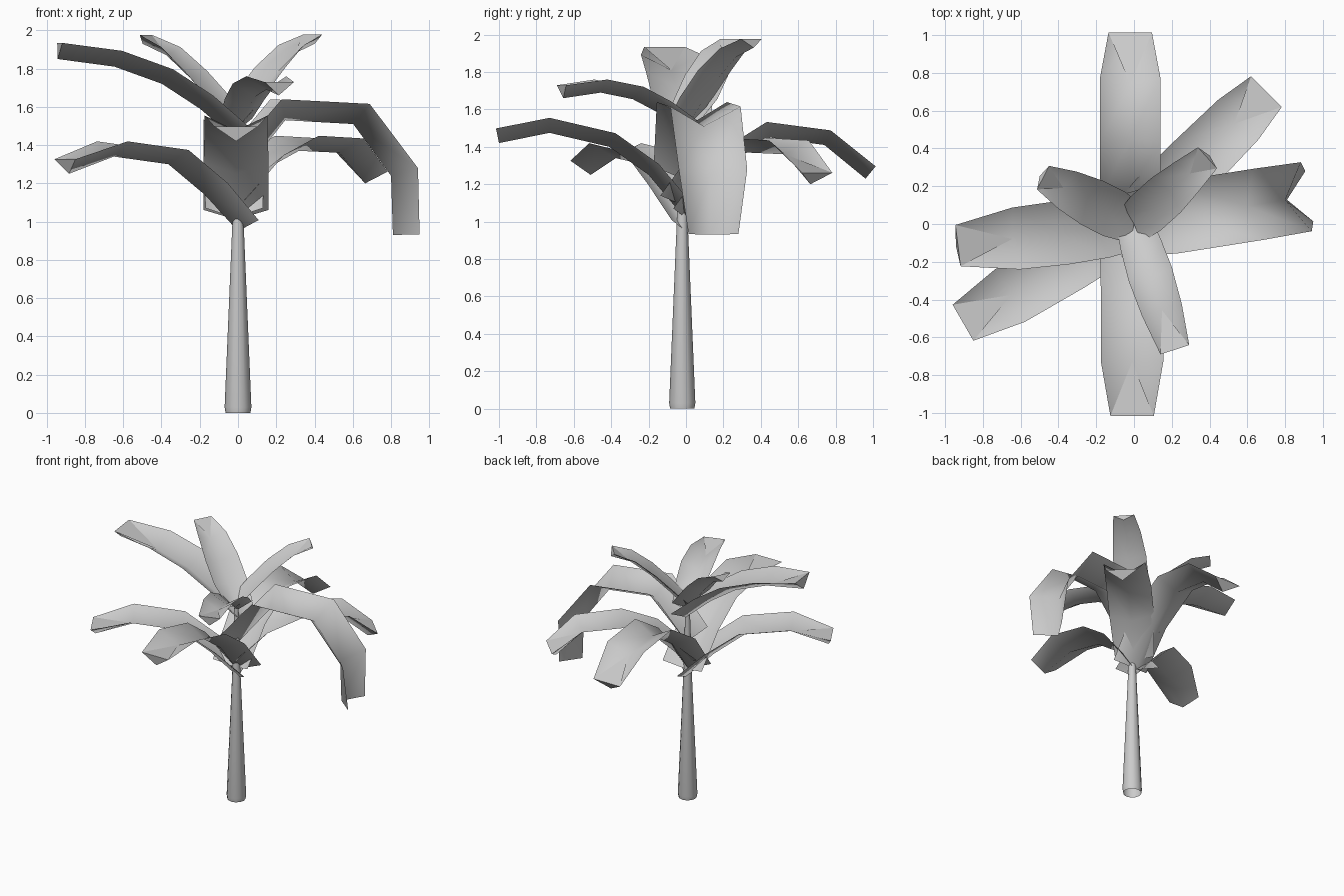
import bpy, math
from mathutils import Vector

if "Cube" in bpy.data.objects:
    bpy.data.objects.remove(bpy.data.objects["Cube"])


def make_object(name, verts, faces, angle):
    mesh = bpy.data.meshes.new(name)
    mesh.from_pydata(verts, [], faces)
    mesh.update()
    ob = bpy.data.objects.new(name, mesh)
    bpy.context.collection.objects.link(ob)
    bpy.ops.object.select_all(action='DESELECT')
    ob.select_set(True)
    bpy.context.view_layer.objects.active = ob
    bpy.ops.object.shade_smooth_by_angle(angle=math.radians(angle))
    return ob


def leaf(name, azimuth, path, widths, depth, base=(0, 0), cap=True):
    """V-folded sheet along a midrib given as (distance, height) points."""
    a = math.radians(azimuth)
    out = Vector((math.cos(a), math.sin(a), 0))
    side = Vector((-math.sin(a), math.cos(a), 0))
    up = Vector((0, 0, 1))
    root = Vector((base[0], base[1], 0))
    rib = [root + out * r + up * z for r, z in path]
    verts, faces = [], []
    for i, p in enumerate(rib):
        before = (p - rib[i - 1]).normalized() if i else Vector()
        after = (rib[i + 1] - p).normalized() if i < len(rib) - 1 else Vector()
        normal = (before + after).normalized().cross(side)
        rim = p + normal * depth
        verts += [rim + side * widths[i], p, rim - side * widths[i]]
    for i in range(len(rib) - 1):
        for j in (0, 1):
            k = i * 3 + j
            faces.append((k, k + 1, k + 4, k + 3))
    if cap:  # fill the folded tip
        k = 3 * (len(rib) - 1)
        faces.append((k, k + 1, k + 2))
        faces.append((k, k - 2, k + 2))
    return make_object(name, verts, faces, 80)


# Trunk: tapered, running up into the crown
sides = 12
profile = [(0.065, 0), (0.07, 0.03), (0.03, 0.98), (0.016, 1.5)]
verts = [(r * math.cos(2 * math.pi * i / sides),
          -0.02 + r * math.sin(2 * math.pi * i / sides), z)
         for r, z in profile for i in range(sides)]
faces = [(k * sides + i, k * sides + (i + 1) % sides,
          (k + 1) * sides + (i + 1) % sides, (k + 1) * sides + i)
         for k in range(len(profile) - 1) for i in range(sides)]
make_object("trunk", verts, faces, 40)

# Lower leaves
leaf("back_leaf", 90, [(0, 1.02), (.2, 1.29), (.45, 1.45), (.74, 1.41), (.96, 1.23)],
     [.15, .16, .16, .16, .115], .085, (-0.02, 0))
leaf("front_leaf", 270, [(0, 1.01), (.2, 1.25), (.41, 1.4), (.73, 1.475), (1.0, 1.42)],
     [.17, .17, .165, .165, .115], .08, (-0.01, 0))
leaf("front_left_leaf", 210, [(0, 0.95), (.2, 1.14), (.42, 1.3), (.75, 1.34), (1.02, 1.25)],
     [.12, .15, .16, .16, .11], .08)
leaf("back_right_leaf", 45, [(0, 1.08), (.22, 1.28), (.45, 1.37), (.75, 1.36), (.94, 1.2)],
     [.14, .16, .16, .15, .115], .08)

# Middle leaves
leaf("right_drooping_leaf", 9, [(0, 1.22), (.25, 1.53), (.61, 1.51), (.81, 1.24), (.82, .93)],
     [.16, .19, .19, .185, .135], .12, cap=False)
leaf("left_leaf", 187, [(0, 1.42), (.2, 1.59), (.4, 1.72), (.65, 1.81), (.95, 1.85)],
     [.13, .16, .17, .165, .11], .085)

# Upper young leaves
leaf("front_right_leaf", 288, [(0, 1.48), (.15, 1.58), (.3, 1.655), (.48, 1.69), (.69, 1.66)],
     [.09, .11, .12, .11, .08], .07)
leaf("top_left_leaf", 153, [(0, 1.5), (.15, 1.62), (.28, 1.75), (.42, 1.87), (.56, 1.93)],
     [.1, .13, .13, .11, .07], .05)
leaf("top_right_leaf", 42, [(0, 1.5), (.12, 1.63), (.26, 1.77), (.4, 1.88), (.54, 1.93)],
     [.1, .12, .12, .1, .075], .05)
